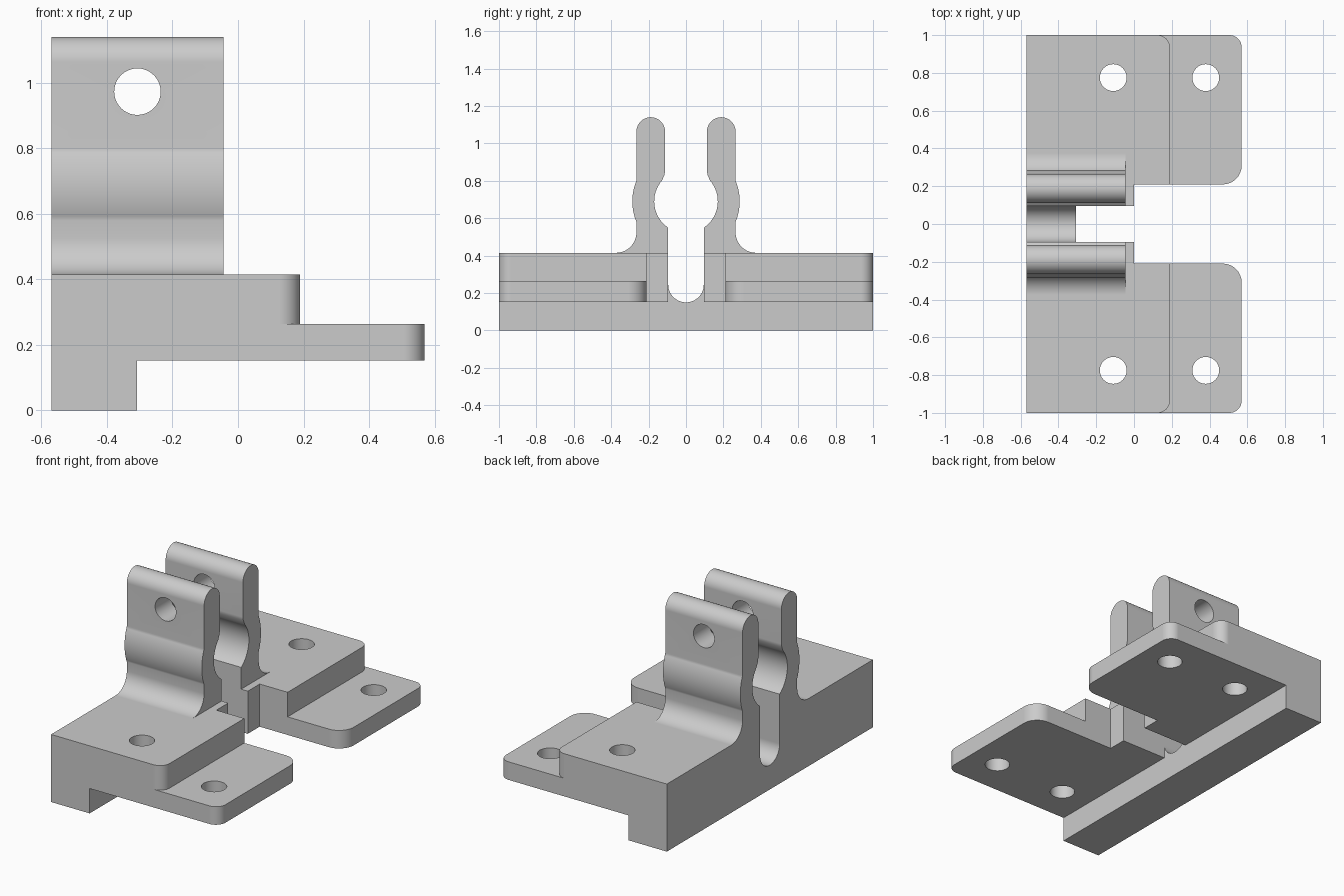
import bpy
import bmesh
from math import sin, cos, tan, pi, radians, asin, acos
from mathutils import Vector

cube = bpy.data.objects.get("Cube")
if cube:
    bpy.data.objects.remove(cube, do_unlink=True)

grey = bpy.data.materials.new("satin_grey")
grey.use_nodes = True
colour = (0.6, 0.6, 0.6, 1)
grey.diffuse_color = colour
grey.node_tree.nodes["Principled BSDF"].inputs["Base Color"].default_value = colour

# Main dimensions
BACK, STEP, JAW_END, NOTCH, PAD_END, TIP = -0.57, -0.308, -0.045, 0.0, 0.19, 0.57
UNDER, LEDGE, DECK = 0.153, 0.264, 0.415
SLOT, GAP = 0.095, 0.21
HOLE = 0.071


def arc(cu, cv, r, start, end, n=16):
    """Points along an arc, angles in radians."""
    return [(cu + r * cos(start + (end - start) * i / n),
             cv + r * sin(start + (end - start) * i / n)) for i in range(n + 1)]


def prism(name, outline, axis, lo, hi, side=1):
    """Extrude an outline along x (outline in y, z), y (x, z) or z (x, y)."""
    place = {"x": lambda u, v, t: (t, u * side, v),
             "y": lambda u, v, t: (u, t, v),
             "z": lambda u, v, t: (u, v * side, t)}[axis]
    bm = bmesh.new()
    face = bm.faces.new([bm.verts.new(place(u, v, lo)) for u, v in outline])
    new = bmesh.ops.extrude_face_region(bm, geom=[face])["geom"]
    shift = Vector(place(0, 0, hi)) - Vector(place(0, 0, lo))
    bmesh.ops.translate(bm, vec=shift, verts=[g for g in new if isinstance(g, bmesh.types.BMVert)])
    bmesh.ops.recalc_face_normals(bm, faces=bm.faces)
    mesh = bpy.data.meshes.new(name)
    bm.to_mesh(mesh)
    bm.free()
    mesh.materials.append(grey)
    obj = bpy.data.objects.new(name, mesh)
    bpy.context.collection.objects.link(obj)
    return obj


def combine(target, other, operation):
    """Apply a boolean and discard the second object."""
    bpy.context.view_layer.objects.active = target
    mod = target.modifiers.new(operation.title(), "BOOLEAN")
    mod.operation, mod.solver, mod.object = operation, "EXACT", other
    bpy.ops.object.modifier_apply(modifier=mod.name)
    bpy.data.objects.remove(other, do_unlink=True)


# Rear bar with the round-bottomed slot
u_slot = arc(0, 0.15 + SLOT, SLOT, 0, -pi, 24)
bar = [(-1, 0), (1, 0), (1, DECK), (SLOT, DECK)] + u_slot + [(-SLOT, DECK), (-1, DECK)]
bracket = prism("clamp_bracket", bar, "x", BACK, STEP)

# Plan outlines of the foot plate and the raised pad
inner = [(STEP, 1), (STEP, SLOT), (NOTCH, SLOT), (NOTCH, GAP)]
foot = (inner + arc(TIP - 0.1, GAP + 0.1, 0.1, -pi / 2, 0)
        + arc(TIP - 0.065, 1 - 0.065, 0.065, 0, pi / 2))
pad = inner + [(PAD_END, GAP)] + arc(PAD_END - 0.065, 1 - 0.065, 0.065, 0, pi / 2)

# Jaw section: bore and bulge share a centre, with a fillet at the foot
MID, BORE, BULGE = 0.69, 0.17, 0.287
IN, OUT, FILLET = 0.112, 0.265, 0.11
round_top = (OUT - IN) / 2
swell = acos(OUT / BULGE)
jaw = ([(SLOT, DECK)]
       + arc(0, MID, BORE, -acos(SLOT / BORE), acos(0.128 / BORE))
       + [(IN + 0.004, 0.83), (IN, 0.85)]
       + arc(IN + round_top, 1.14 - round_top, round_top, pi, 0, 24)
       + arc(0, MID, BULGE, swell, -swell)
       + arc(OUT + FILLET, DECK + FILLET, FILLET, pi, 1.5 * pi))

for side in (-1, 1):
    combine(bracket, prism("foot_plate", foot, "z", UNDER, LEDGE, side), "UNION")
    combine(bracket, prism("raised_pad", pad, "z", LEDGE, DECK, side), "UNION")
    combine(bracket, prism("clamp_jaw", jaw, "x", BACK, JAW_END, side), "UNION")

# Screw holes and the cross hole through both jaws
for side in (-1, 1):
    for x in (-0.11, 0.38):
        ring = arc(x, 0.775, HOLE, 0, 2 * pi, 40)[:-1]
        combine(bracket, prism("screw_hole", ring, "z", 0.1, 0.6, side), "DIFFERENCE")
ring = arc(-0.307, 0.973, HOLE, 0, 2 * pi, 40)[:-1]
combine(bracket, prism("cross_hole", ring, "y", -0.5, 0.5), "DIFFERENCE")

# Smooth curved walls, crisp edges
bpy.ops.object.select_all(action="DESELECT")
bracket.select_set(True)
bpy.context.view_layer.objects.active = bracket
bpy.ops.object.shade_smooth_by_angle(angle=radians(25))
weighted = bracket.modifiers.new("Even Shading", "WEIGHTED_NORMAL")
weighted.keep_sharp = True
